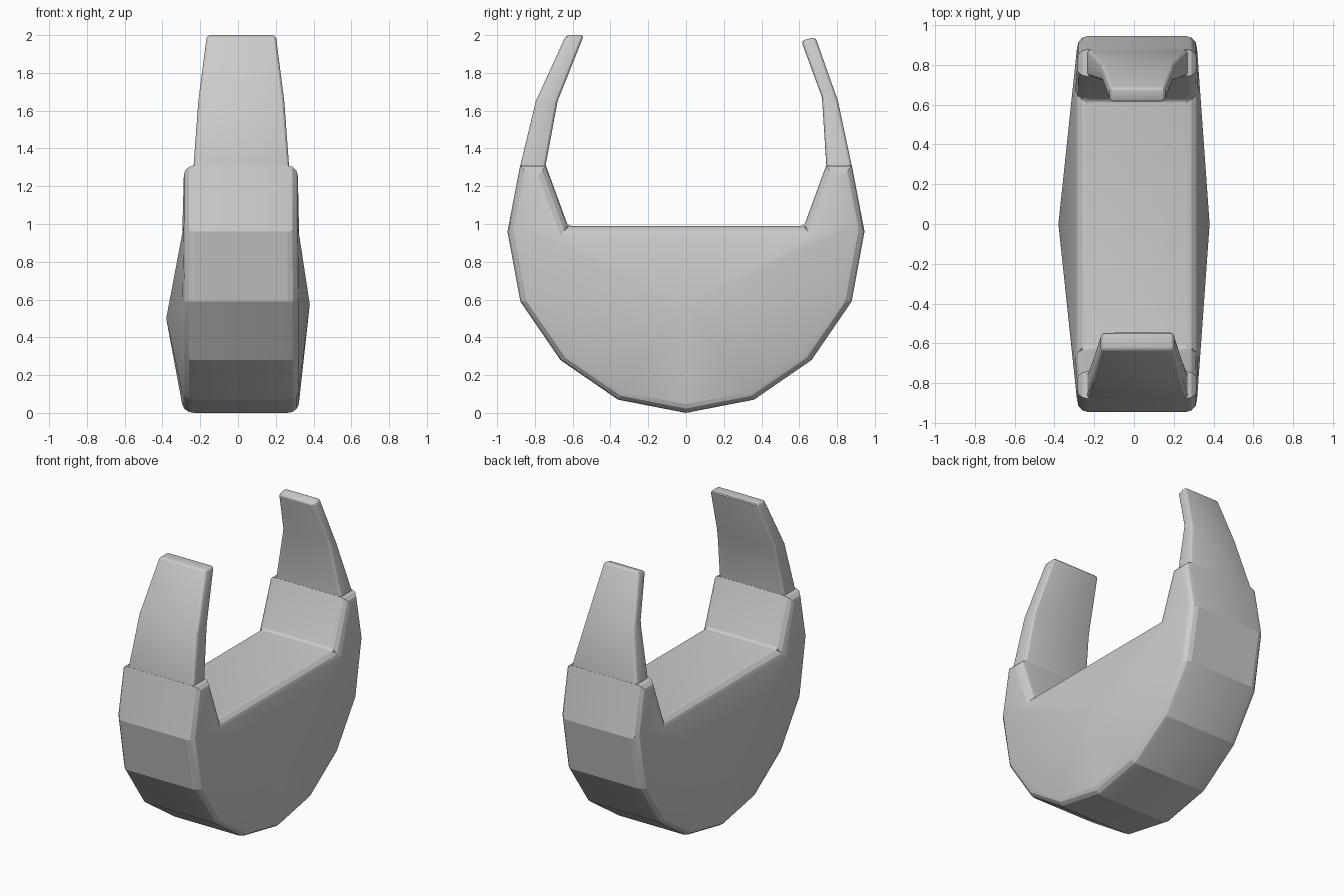
import bpy
import bmesh

cube = bpy.data.objects.get("Cube")
if cube:
    bpy.data.objects.remove(cube, do_unlink=True)

grey = bpy.data.materials.new("plain grey")
grey.use_nodes = True
COLOUR = (0.6, 0.6, 0.6, 1)
grey.diffuse_color = COLOUR
grey.node_tree.nodes["Principled BSDF"].inputs["Base Color"].default_value = COLOUR

LEFT, RIGHT = 0.317, -0.287


def finish(bm, name, width, weighted):
    """Turn a bmesh into a softly bevelled object; weighted(edge) gives the bevel share."""
    bmesh.ops.recalc_face_normals(bm, faces=bm.faces[:])
    layer = bm.edges.layers.float.new("bevel_weight_edge")
    for e in bm.edges:
        e[layer] = weighted(e)
    mesh = bpy.data.meshes.new(name)
    bm.to_mesh(mesh)
    bm.free()
    mesh.materials.append(grey)
    obj = bpy.data.objects.new(name, mesh)
    bpy.context.collection.objects.link(obj)
    bevel = obj.modifiers.new("soft_edges", "BEVEL")
    bevel.limit_method = "WEIGHT"
    bevel.width = width
    bevel.segments = 3
    bpy.ops.object.select_all(action="DESELECT")
    bpy.context.view_layer.objects.active = obj
    obj.select_set(True)
    bpy.ops.object.modifier_apply(modifier="soft_edges")
    bpy.ops.object.shade_smooth_by_angle(angle=0.3)


# Rounded body: half outline from the bottom up to the shoulder and inner corner
half = [(0.36, 0.07), (0.665, 0.28), (0.877, 0.59), (0.945, 0.96),
        (0.878, 1.31), (0.742, 1.31), (0.625, 0.99)]
outline = [(0, 0)] + half + [(-y, z) for y, z in reversed(half)]

bm = bmesh.new()
rims = [[bm.verts.new((x, y, z)) for y, z in outline] for x in (LEFT, RIGHT)]
hubs = [bm.verts.new((0.38, 0, 0.575)), bm.verts.new((-0.38, 0, 0.5))]
count = len(outline)
for i in range(count):
    j = (i + 1) % count
    bm.faces.new((rims[0][i], rims[0][j], rims[1][j], rims[1][i]))
    for rim, hub in zip(rims, hubs):
        # The shoulder has its own flat side, so the fan skips it
        if {i, j} & {5, 6, count - 5, count - 6}:
            continue
        bm.faces.new((hub, rim[j], rim[i]))
for rim, hub in zip(rims, hubs):
    for k in (4, 5, 6, 7), (count - 4, count - 5, count - 6, count - 7):
        bm.faces.new([rim[n] for n in k])
        bm.faces.new((hub, rim[k[0]], rim[k[3]]))


def body_weight(e):
    a, b = (v.co for v in e.verts)
    if abs(a.x) > 0.37 or abs(b.x) > 0.37:
        return 0
    if abs(a.x - b.x) > 0.1:                     # edges running across
        inner = abs(a.z - 0.99) < 0.01
        return 0.35 if inner else 0
    if abs(abs(a.y) - abs(b.y)) > 0.3 and a.z > 0.9 and b.z > 0.9 and a.y * b.y > 0:
        return 0                                 # seam between shoulder and side
    return 1


finish(bm, "body", 0.055, body_weight)


# Tapering arms: each level is outer (y, z), inner (y, z), right x, left x
def arm(name, levels):
    bm = bmesh.new()
    rings = []
    for outer, inner, x0, x1 in levels:
        rings.append([bm.verts.new((x, *p)) for x, p in
                      ((x0, outer), (x1, outer), (x1, inner), (x0, inner))])
    for low, high in zip(rings, rings[1:]):
        for i in range(4):
            j = (i + 1) % 4
            bm.faces.new((low[i], low[j], high[j], high[i]))
    bm.faces.new(rings[0])
    bm.faces.new(rings[-1])
    tip = set(rings[-1])

    def weight(e):
        a, b = e.verts
        across = abs(a.co.x - b.co.x) > 0.1
        return 1 if not across or (a in tip and b in tip) else 0

    finish(bm, name, 0.02, weight)


arm("front_arm", [
    ((-0.87, 1.2), (-0.75, 1.22), -0.24, 0.275),
    ((-0.877, 1.31), (-0.743, 1.31), -0.235, 0.27),
    ((-0.795, 1.65), (-0.68, 1.65), -0.21, 0.245),
    ((-0.635, 2.0), (-0.54, 2.0), -0.165, 0.2),
])
arm("back_arm", [
    ((0.87, 1.2), (0.75, 1.22), -0.24, 0.275),
    ((0.877, 1.31), (0.743, 1.31), -0.235, 0.27),
    ((0.805, 1.65), (0.72, 1.67), -0.165, 0.2),
    ((0.685, 1.99), (0.61, 1.97), -0.12, 0.155),
])
